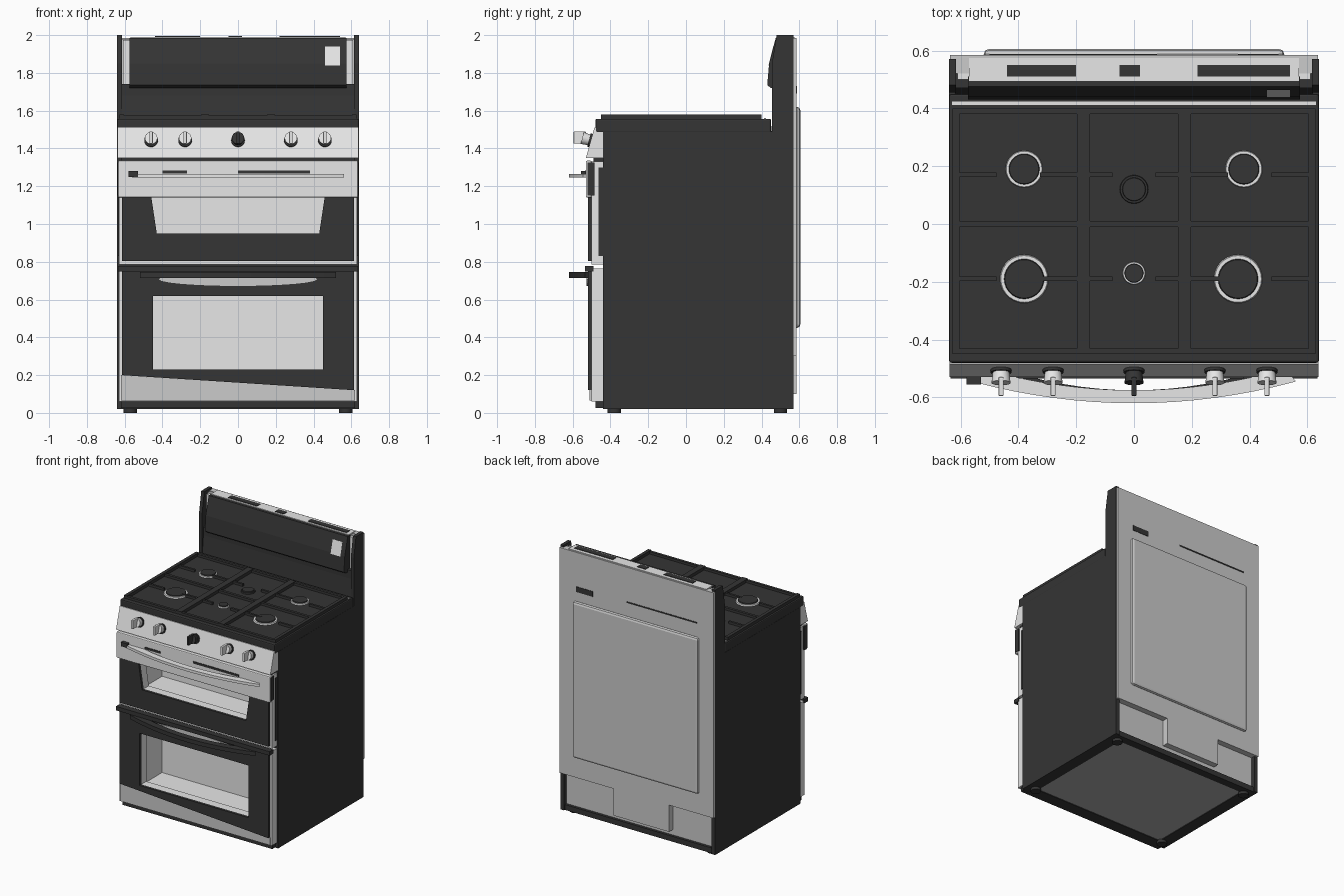
import bpy
import bmesh
import math
from mathutils import Matrix

cube = bpy.data.objects.get("Cube")
if cube:
    bpy.data.objects.remove(cube, do_unlink=True)


def material(name, value):
    m = bpy.data.materials.new(name)
    m.use_nodes = True
    colour = (value, value, value, 1)
    m.diffuse_color = colour
    bsdf = next(n for n in m.node_tree.nodes if n.type == 'BSDF_PRINCIPLED')
    bsdf.inputs["Base Color"].default_value = colour
    return m


black = material("black enamel", 0.035)
silver = material("light steel", 0.95)
brushed = material("brushed steel", 0.8)
lining = material("oven lining", 0.95)
zinc = material("zinc back", 0.6)
grey = material("underside grey", 0.42)


def finish(name, bm, mat, recalc=True):
    if recalc:
        bmesh.ops.recalc_face_normals(bm, faces=bm.faces)
    mesh = bpy.data.meshes.new(name)
    bm.to_mesh(mesh)
    bm.free()
    mesh.materials.append(mat)
    ob = bpy.data.objects.new(name, mesh)
    bpy.context.collection.objects.link(ob)
    return ob


def place(axis, t, p):
    if axis == 'x':
        return (t, p[0], p[1])
    if axis == 'y':
        return (p[0], t, p[1])
    return (p[0], p[1], t)


def prism(name, pts, axis, a, b, mat):
    """Extrude a 2D outline along an axis from a to b."""
    bm = bmesh.new()
    ends = [[bm.verts.new(place(axis, t, p)) for p in pts] for t in (a, b)]
    n = len(pts)
    for ring in ends:
        bm.faces.new(ring)
    for i in range(n):
        j = (i + 1) % n
        bm.faces.new((ends[0][i], ends[0][j], ends[1][j], ends[1][i]))
    return finish(name, bm, mat)


def rect(a, b, c, d):
    return [(a, c), (b, c), (b, d), (a, d)]


def box(name, x, y, z, mat, bevel=0):
    ob = prism(name, rect(*x, *y), 'z', z[0], z[1], mat)
    if bevel:
        mod = ob.modifiers.new("bevel", 'BEVEL')
        mod.width = bevel
        mod.segments = 2
    return ob


def frame(name, outer, inner, y0, y1, mat):
    """Upright panel with a window hole."""
    bm = bmesh.new()
    o, i = [[[bm.verts.new((p[0], y, p[1])) for p in loop] for y in (y0, y1)]
            for loop in (outer, inner)]
    for k in range(4):
        n = (k + 1) % 4
        for side in (0, 1):
            bm.faces.new((o[side][k], o[side][n], i[side][n], i[side][k]))
        for loop in (o, i):
            bm.faces.new((loop[0][k], loop[0][n], loop[1][n], loop[1][k]))
    return finish(name, bm, mat)


def cylinder(name, loc, r1, r2, depth, mat, rot=0, sides=28):
    bm = bmesh.new()
    matrix = Matrix.Translation(loc) @ Matrix.Rotation(rot, 4, 'X')
    bmesh.ops.create_cone(bm, cap_ends=True, segments=sides, radius1=r1,
                          radius2=r2, depth=depth, matrix=matrix)
    for f in bm.faces:
        f.smooth = len(f.verts) == 4
    return finish(name, bm, mat)


def cavity(name, z0, z1):
    """Oven compartment, open at the front and facing inward."""
    bm = bmesh.new()
    m = Matrix.Translation((0, -0.29, (z0 + z1) / 2)) @ Matrix.Diagonal((1.06, 0.3, z1 - z0, 1))
    bmesh.ops.create_cube(bm, size=1, matrix=m)
    bmesh.ops.delete(bm, geom=[f for f in bm.faces if f.normal.y < -0.5], context='FACES')
    bmesh.ops.reverse_faces(bm, faces=bm.faces)
    return finish(name, bm, lining, recalc=False)


def bow_handle(name, half, y, reach, z0, z1, mat):
    steps = [k / 8 - 1 for k in range(17)]
    front = [(half * t, y - reach * (1 - t * t)) for t in steps]
    back = [(half * 0.94 * t, y + 0.045 - reach * (1 - t * t)) for t in reversed(steps)]
    prism(name, front + back, 'z', z0, z1, mat)


# Cabinet shell
for s, side in ((1, "left"), (-1, "right")):
    box(f"side_panel_{side}", sorted((s * 0.61, s * 0.64)), (-0.44, 0.57), (0.02, 1.49), black)
    box(f"bottom_rail_{side}", sorted((s * 0.55, s * 0.61)), (-0.44, 0.56), (0.02, 0.06), black)
    for y in (-0.38, 0.5):
        cylinder("foot", (s * 0.57, y, 0.015), 0.035, 0.035, 0.03, black)
for y in (-0.44, 0.5):
    box("bottom_cross_rail", (-0.61, 0.61), (y, y + 0.06), (0.02, 0.06), black)
box("bottom_plate", (-0.6, 0.6), (-0.42, 0.55), (0.025, 0.05), grey)
box("oven_divider", (-0.61, 0.61), (-0.44, -0.14), (0.74, 0.83), black)
box("rear_wall", (-0.62, 0.62), (0.52, 0.54), (0.04, 1.98), zinc)

# Back cover with a stepped lower edge
cover = [(-0.637, 1.985), (-0.637, 0.3), (-0.27, 0.3), (-0.27, 0.1),
         (0.19, 0.1), (0.19, 0.3), (0.637, 0.3), (0.637, 1.985)]
prism("back_cover", cover, 'y', 0.54, 0.585, zinc)
box("back_pressing", (-0.52, 0.52), (0.57, 0.605), (0.45, 1.62), zinc, 0.018)
box("back_slot", (-0.5, 0.08), (0.58, 0.588), (1.72, 1.73), black)
box("back_vent", (0.36, 0.5), (0.58, 0.588), (1.69, 1.73), black)

# Ovens and doors
cavity("lower_oven", 0.16, 0.73)
cavity("upper_oven", 0.88, 1.28)
lower_hole = rect(-0.45, 0.45, 0.23, 0.62)
upper_hole = [(-0.43, 0.95), (0.43, 0.95), (0.46, 1.15), (-0.46, 1.15)]
lower_glass = [(-0.615, 0.2), (0.615, 0.12), (0.615, 0.775), (-0.615, 0.775)]
sill = [(-0.62, 0.065), (0.62, 0.065), (0.62, 0.12), (-0.62, 0.2)]
frame("lower_door_core", rect(-0.63, 0.63, 0.06, 0.765), lower_hole, -0.5, -0.44, silver)
frame("lower_door_glass", lower_glass, lower_hole, -0.52, -0.5, black)
frame("upper_door_core", rect(-0.63, 0.63, 0.785, 1.33), upper_hole, -0.5, -0.44, silver)
frame("upper_door_glass", rect(-0.615, 0.615, 0.805, 1.2), upper_hole, -0.52, -0.5, black)
prism("lower_door_sill", sill, 'y', -0.51, -0.5, zinc)
box("lower_door_ledge", (-0.635, 0.635), (-0.535, -0.49), (0.748, 0.778), black)
box("upper_door_band", (-0.635, 0.635), (-0.53, -0.5), (1.14, 1.335), brushed, 0.006)
for s, side in ((1, "left"), (-1, "right")):
    box(f"band_end_{side}", sorted((s * 0.63, s * 0.638)), (-0.522, -0.485), (1.15, 1.325), black)
    box(f"door_gasket_{side}", sorted((s * 0.626, s * 0.634)), (-0.462, -0.438), (0.83, 1.3), black)
box("kick_plate", (-0.62, 0.62), (-0.48, -0.42), (0.025, 0.06), black)

# Handles with mounts and the shadow gaps behind them
bow_handle("upper_handle", 0.56, -0.545, 0.075, 1.245, 1.265, brushed)
box("handle_mount", (-0.58, -0.53), (-0.555, -0.525), (1.25, 1.28), black)
for x0, x1 in ((-0.4, -0.27), (0, 0.38)):
    box("handle_gap", (x0, x1), (-0.534, -0.528), (1.268, 1.284), black)
bow_handle("lower_handle", 0.52, -0.535, 0.085, 0.715, 0.745, black)
lens = [(0.42 * math.cos(a), 0.708 + 0.036 * math.sin(a))
        for a in (math.tau * k / 24 for k in range(24))]
prism("handle_scoop", lens, 'y', -0.526, -0.519, zinc)

# Sloped control panel and knobs
panel = [(-0.44, 1.35), (-0.53, 1.35), (-0.485, 1.51), (-0.44, 1.51)]
prism("control_panel", panel, 'x', -0.638, 0.638, silver)
box("panel_gap", (-0.62, 0.62), (-0.49, -0.43), (1.33, 1.35), black)
tilt = math.pi / 2 - 0.27
for x in (-0.46, -0.28, 0, 0.28, 0.46):
    mat = brushed if x else black
    cylinder("knob_base", (x, -0.506, 1.443), 0.036, 0.036, 0.016, black, tilt)
    cylinder("knob", (x, -0.53, 1.45), 0.028, 0.033, 0.04, mat, tilt)
    box("knob_grip", (x - 0.009, x + 0.009), (-0.595, -0.53), (1.425, 1.49), mat, 0.004)

# Cooktop
box("cooktop", (-0.64, 0.64), (-0.48, 0.45), (1.485, 1.557), black, 0.008)
box("rear_trim", (-0.63, 0.63), (0.412, 0.424), (1.55, 1.562), silver)
for x, y, r, mat in ((-0.38, 0.19, 0.065, brushed), (0.38, 0.19, 0.065, brushed),
                     (-0.38, -0.19, 0.085, brushed), (0.36, -0.19, 0.085, brushed),
                     (0, 0.12, 0.05, black), (0, -0.17, 0.04, brushed)):
    cylinder("burner_ring", (x, y, 1.56), r, r * 0.95, 0.012, mat)
    cylinder("burner_cap", (x, y, 1.567), r * 0.84, r * 0.78, 0.012, black)

# Three grates: outer frame plus fingers reaching to the burners
for cx, half in ((-0.4, 0.215), (0, 0.165), (0.4, 0.215)):
    for s in (-1, 1):
        x = cx + s * half
        box("grate_side", (x - 0.012, x + 0.012), (-0.45, 0.4), (1.55, 1.58), black)
        for y in (-0.19, 0.17):
            ends = sorted((cx + s * 0.075, x))
            box("grate_finger", ends, (y - 0.008, y + 0.008), (1.55, 1.575), black)
    for y in (-0.44, 0, 0.39):
        box("grate_cross", (cx - half, cx + half), (y - 0.01, y + 0.01), (1.55, 1.575), black)

# Backguard with overhanging console
riser = [(0.45, 1.48), (0.54, 1.48), (0.54, 1.74), (0.47, 1.74), (0.47, 1.68)]
prism("backguard_riser", riser, 'x', -0.62, 0.62, black)
console = [(0.45, 1.72), (0.43, 1.735), (0.44, 1.85), (0.475, 1.985), (0.51, 1.985), (0.51, 1.72)]
prism("console", console, 'x', -0.575, 0.575, black)
box("backguard_core", (-0.61, 0.61), (0.5, 0.55), (1.72, 1.975), silver)
box("backguard_top", (-0.57, 0.57), (0.495, 0.575), (1.96, 1.99), silver)
for x0, x1 in ((-0.44, -0.2), (-0.05, 0.02), (0.22, 0.54)):
    box("top_clip", (x0, x1), (0.51, 0.55), (1.985, 1.994), black)
cap = [(0.455, 1.48), (0.57, 1.48), (0.57, 2.0), (0.48, 2.0), (0.455, 1.85)]
for s, side in ((1, "left"), (-1, "right")):
    prism(f"end_cap_{side}", cap, 'x', s * 0.615, s * 0.64, black)

# Console display
face = [(0.437, 1.84), (0.462, 1.94), (0.468, 1.94), (0.443, 1.84)]
prism("display", face, 'x', 0.46, 0.54, silver)
